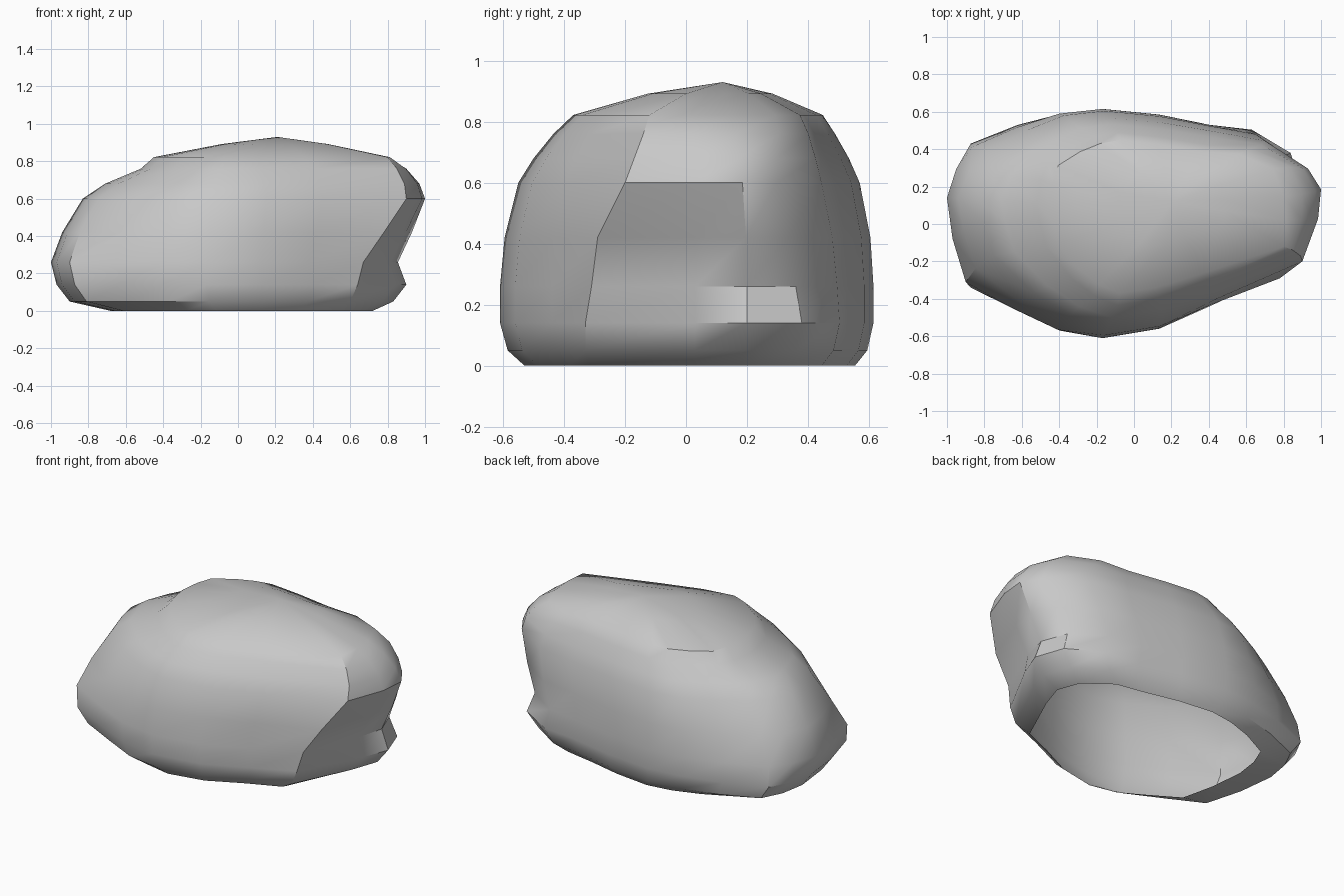
import bpy
import bmesh
import math

default_cube = bpy.data.objects.get("Cube")
if default_cube:
    bpy.data.objects.remove(default_cube, do_unlink=True)

# Widest outline of the boulder, anticlockwise from the front right corner
OUTLINE = [
    (.92, -.19), (.99, .03), (1, .2), (.93, .32), (.7, .48), (.45, .53),
    (.15, .585), (-.17, .615), (-.4, .59), (-.64, .53), (-.9, .43),
    (-.97, .3), (-1, .14), (-.97, -.1), (-.9, -.34), (-.65, -.46),
    (-.41, -.57), (-.17, -.61), (.15, -.56), (.45, -.44),
]

# Outline points that each corner moves, and how strongly
NOTCH, NOTCH_SIDE = 0, 1
BACK_RIGHT = {3: 1, 4: .4}
BACK_LEFT = {9: .6, 10: 1, 11: .5}
FRONT_LEFT = {13: .7, 14: 1, 15: .35, 16: .2}

# Height, reach to left, right, front and back, notched corner x and y,
# then the swell of the back right corner, the pull on the back left one
# and the slant of the front left one
LAYERS = [
    (0, .68, .72, .53, .55, .52, -.3, .03, 0, 0),
    (.05, .9, .83, .585, .59, .6, -.33, .05, 0, 0),
    (.14, .97, .9, .61, .61, .64, -.33, .06, 0, 0),
    (.26, 1, .855, .61, .61, .67, -.31, .04, .04, .03),
    (.42, .94, .93, .595, .6, .78, -.29, .02, .07, .095),
    (.6, .83, 1, .55, .565, .9, -.2, 0, .1, .14),
    (.68, .71, .97, .5, .53, .89, -.17, .02, .08, .13),
    (.76, .52, .9, .435, .485, .85, -.14, .05, .03, .12),
    (.822, .45, .8, .37, .445, .8, -.12, .06, 0, .1),
]
PEAK = (.21, .12, .93)


def layer_points(height, left, right, front, back, notch_x, notch_y,
                 back_right, back_left, front_left):
    """Fit the outline to one layer, then shape its corners."""
    points = []
    for i, (x, y) in enumerate(OUTLINE):
        pull = 1 - back_left * BACK_LEFT.get(i, 0)
        x *= (right if x > 0 else left) * pull
        y *= (back if y > 0 else front) / .61 * pull
        y += back_right * BACK_RIGHT.get(i, 0) + front_left * FRONT_LEFT.get(i, 0)
        points.append((x, y, height))
    # undercut at the front of the right end
    x, y, z = points[NOTCH_SIDE]
    shift = notch_x - points[NOTCH][0]
    points[NOTCH_SIDE] = (x + shift * .3, y, z)
    points[NOTCH] = (notch_x, notch_y, height)
    return points


def crown_points(rim):
    """Shrink the rim towards the peak for the domed top."""
    return [(PEAK[0] + (x - PEAK[0]) * .45,
             PEAK[1] + (y - PEAK[1]) * .5, .892) for x, y, z in rim]


def build_boulder():
    bm = bmesh.new()
    rings = [layer_points(*layer) for layer in LAYERS]
    rings.append(crown_points(rings[-1]))
    rings = [[bm.verts.new(p) for p in ring] for ring in rings]
    count = len(OUTLINE)

    # Sides and domed crown; the underside is an open shell
    for low, high in zip(rings, rings[1:]):
        for i in range(count):
            j = (i + 1) % count
            bm.faces.new((low[i], low[j], high[j], high[i]))
    peak = bm.verts.new(PEAK)
    for i in range(count):
        bm.faces.new((rings[-1][i], rings[-1][(i + 1) % count], peak))

    mesh = bpy.data.meshes.new("boulder")
    bm.to_mesh(mesh)
    bm.free()
    boulder = bpy.data.objects.new("boulder", mesh)
    bpy.context.collection.objects.link(boulder)
    return boulder


# Plain grey stone
stone = bpy.data.materials.new("stone grey")
stone.use_nodes = True
colour = (.58, .58, .58, 1)
stone.diffuse_color = colour
stone.node_tree.nodes["Principled BSDF"].inputs["Base Color"].default_value = colour

boulder = build_boulder()
boulder.data.materials.append(stone)
bpy.ops.object.select_all(action="DESELECT")
boulder.select_set(True)
bpy.context.view_layer.objects.active = boulder
bpy.ops.object.shade_smooth_by_angle(angle=math.radians(35))
